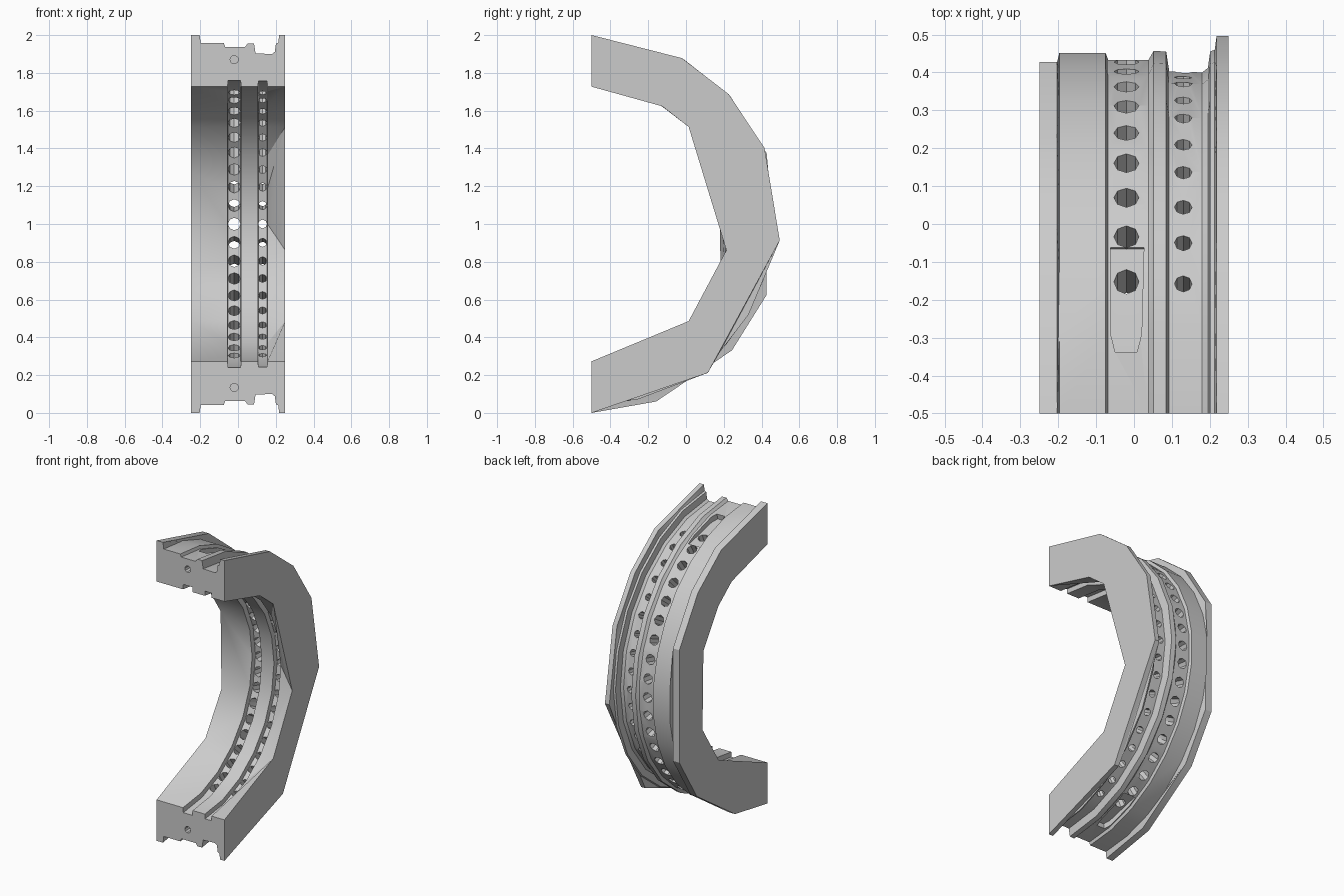
import bpy, bmesh, math
from mathutils import Matrix, Vector

if "Cube" in bpy.data.objects:
    bpy.data.objects.remove(bpy.data.objects["Cube"])

CY, CZ = -0.5, 1.0   # bore axis


def pos(x, r, deg):
    a = math.radians(deg)
    return Vector((x, CY + r * math.cos(a), CZ + r * math.sin(a)))


# Angle steps of the faceted rings
FINE = [90 - 12 * i for i in range(16)]
FINE[-1] = -90
MID = [90, 75, 60, 45, 30, 15, 0, -15, -30, -45, -60, -75, -90]
OUT_L = [90, 61, 43, 22, -22, -42, -70, -90]
OUT_R = [90, 61.4, 43.4, 23.7, -5, -52, -90]
IN_L = [90, 59, 45, 22, -20, -45, -90]
IN_R = [90, 59, 45, -11, -45, -90]

# Cross-section: outer side left to right, then bore right to left
PROFILE = [
    (-0.25, 1.0, OUT_L), (-0.203, 1.0, OUT_L), (-0.197, 0.957, FINE),
    (-0.075, 0.957, FINE), (-0.068, 0.938, FINE), (0.038, 0.938, FINE),
    (0.052, 0.957, MID), (0.085, 0.955, MID), (0.093, 0.903, MID),
    (0.18, 0.90, MID), (0.195, 0.912, MID), (0.201, 0.955, MID),
    (0.213, 0.96, MID), (0.218, 1.0, OUT_R), (0.25, 1.0, OUT_R),
    (0.25, 0.727, IN_R), (0.156, 0.727, MID), (0.154, 0.758, MID),
    (0.108, 0.758, MID), (0.106, 0.727, MID), (0.016, 0.727, MID),
    (0.014, 0.76, MID), (-0.053, 0.76, MID), (-0.055, 0.727, MID),
    (-0.25, 0.727, IN_L),
]


def bridge(bm, a, aa, b, ba):
    """Join two rings with different step counts."""
    i = j = 0
    while i < len(a) - 1 or j < len(b) - 1:
        both = i < len(a) - 1 and j < len(b) - 1
        if both and abs(aa[i + 1] - ba[j + 1]) < 0.01:
            bm.faces.new((a[i], a[i + 1], b[j + 1], b[j]))
            i, j = i + 1, j + 1
        elif j == len(b) - 1 or (both and aa[i + 1] > ba[j + 1]):
            bm.faces.new((a[i], a[i + 1], b[j]))
            i += 1
        else:
            bm.faces.new((a[i], b[j + 1], b[j]))
            j += 1


def make_object(bm, name):
    bmesh.ops.recalc_face_normals(bm, faces=bm.faces)
    me = bpy.data.meshes.new(name)
    bm.to_mesh(me)
    bm.free()
    ob = bpy.data.objects.new(name, me)
    bpy.context.collection.objects.link(ob)
    return ob


# Half ring body
bm = bmesh.new()
rings = [[bm.verts.new(pos(x, r, d)) for d in angs] for x, r, angs in PROFILE]
for k in range(len(rings)):
    n = (k + 1) % len(rings)
    bridge(bm, rings[k], PROFILE[k][2], rings[n], PROFILE[n][2])
bm.faces.new([r[0] for r in rings])
bm.faces.new([r[-1] for r in reversed(rings)])
body = make_object(bm, "half_ring")


def cylinder(bm, centre, direction, radius, depth, sides):
    rot = Vector(direction).to_track_quat('Z', 'X').to_matrix().to_4x4()
    bmesh.ops.create_cone(bm, cap_ends=True, segments=sides, radius1=radius,
                          radius2=radius, depth=depth,
                          matrix=Matrix.Translation(centre) @ rot)


# Two rows of radial holes and the dowel holes in the split faces
holes = bmesh.new()
for x, rad in ((-0.02, 0.033), (0.13, 0.023)):
    for k in range(-9, 10):
        d = 7.5 * k
        cylinder(holes, pos(x, 0.84, d), pos(0, 1, d) - pos(0, 0, d), rad, 0.42, 8)
for z in (1.87, 0.135):
    cylinder(holes, (-0.02, -0.47, z), (0, 1, 0), 0.022, 0.2, 10)
hole_cutter = make_object(holes, "hole_cutter")

# Shallow pocket near each end of the outer groove
pockets = bmesh.new()
for s in (1, -1):
    base = []
    for r1, r2 in ((0.925, 0.90), (1.02, 1.02)):
        base.append([pockets.verts.new(pos(x, r, s * d)) for x, r, d in (
            (-0.062, r1, 62), (-0.062, r2, 77), (-0.05, r2, 80),
            (0.008, r2, 80), (0.02, r2, 77), (0.026, r1, 62))])
    lo, hi = base
    pockets.faces.new(lo)
    pockets.faces.new(hi[::-1])
    for i in range(6):
        j = (i + 1) % 6
        pockets.faces.new((lo[i], lo[j], hi[j], hi[i]))
bmesh.ops.triangulate(pockets, faces=pockets.faces[:])
pocket_cutter = make_object(pockets, "pocket_cutter")

bpy.context.view_layer.objects.active = body
body.select_set(True)
for cutter in (pocket_cutter, hole_cutter):
    cutter.hide_render = True
    mod = body.modifiers.new(cutter.name, 'BOOLEAN')
    mod.operation = 'DIFFERENCE'
    mod.solver = 'EXACT'
    mod.object = cutter
    bpy.ops.object.modifier_apply(modifier=mod.name)
    bpy.data.objects.remove(cutter)
bpy.ops.object.shade_smooth_by_angle(angle=math.radians(30))
